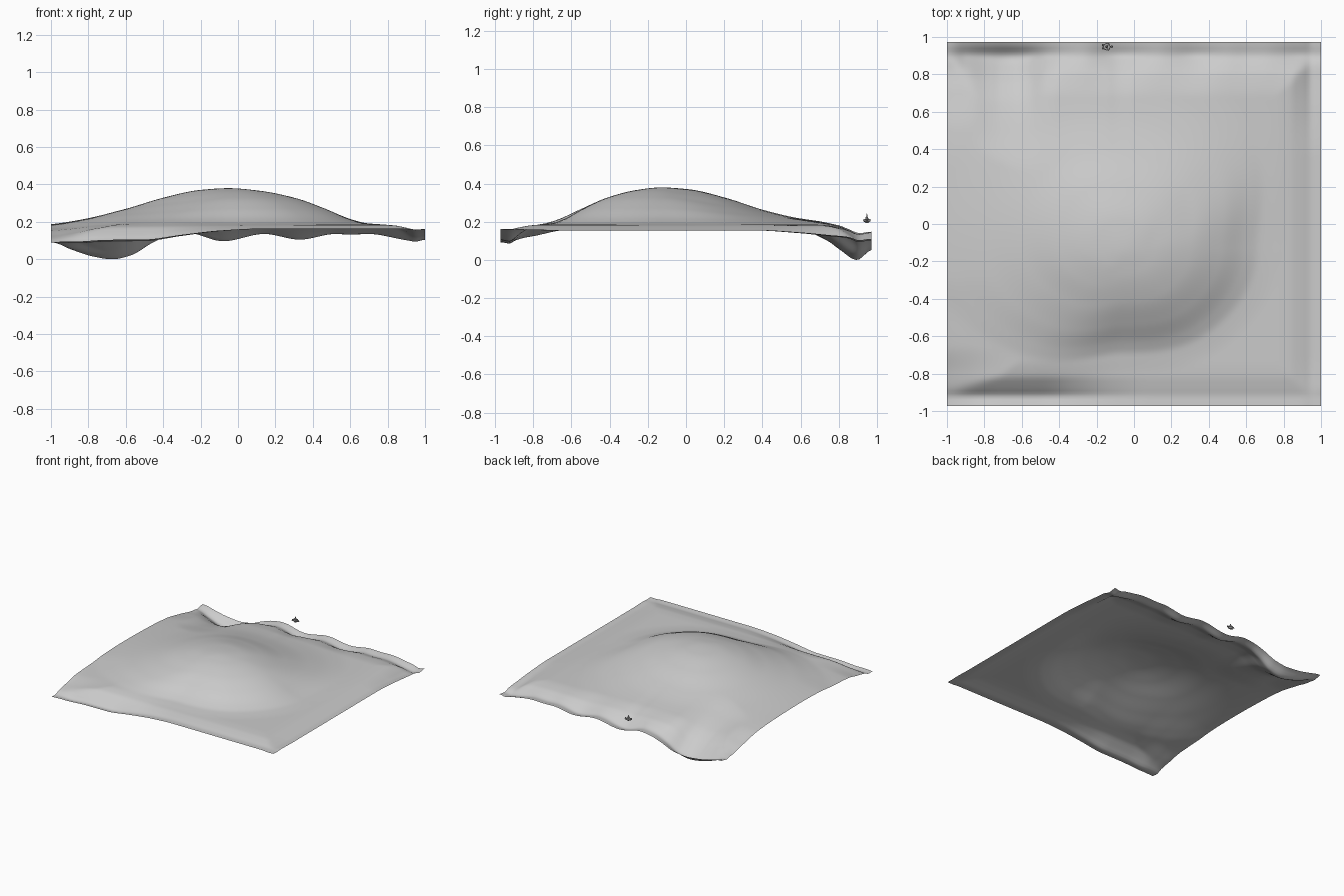
import bpy, bmesh, math
from mathutils import Vector, Matrix

if "Cube" in bpy.data.objects:
    bpy.data.objects.remove(bpy.data.objects["Cube"])


def material(name, c):
    m = bpy.data.materials.new(name)
    m.diffuse_color = (c, c, c, 1)
    m.use_nodes = True
    m.node_tree.nodes["Principled BSDF"].inputs["Base Color"].default_value = m.diffuse_color
    return m


GROUND = material("ground grey", 0.6)
DARK = material("dark grey", 0.4)


def curve(pts, v):
    """Smooth (monotone cubic) interpolation through profile points."""
    if v <= pts[0][0]:
        return pts[0][1]
    if v >= pts[-1][0]:
        return pts[-1][1]

    def slope(i):
        if i == 0 or i == len(pts) - 1:
            return 0.0
        a = (pts[i][1] - pts[i-1][1]) / (pts[i][0] - pts[i-1][0])
        b = (pts[i+1][1] - pts[i][1]) / (pts[i+1][0] - pts[i][0])
        return 0.0 if a * b <= 0 else 2 * a * b / (a + b)

    for i in range(len(pts) - 1):
        (x0, y0), (x1, y1) = pts[i], pts[i + 1]
        if v <= x1:
            h = x1 - x0
            t = (v - x0) / h
            return ((1 + 2*t) * (1-t)**2 * y0 + t * (1-t)**2 * h * slope(i)
                    + t*t * (3 - 2*t) * y1 + t*t * (t-1) * h * slope(i + 1))


# Hill: foot radius and steepness by direction, with a domed and a bell profile
HX, HY, HH, PLAIN = -0.05, -0.13, 0.195, 0.185
FOOT = [(0, .66), (45, .85), (90, .95), (135, 1.08), (180, 1.0), (225, .74),
        (270, .52), (315, .59), (360, .66)]
STEEP = [(0, 1), (45, .35), (90, 0), (135, 0), (180, .1), (225, .55),
         (270, 1), (315, 1), (360, 1)]
DOME = [(0, 1), (.25, .93), (.54, .73), (.78, .44), (.98, .15), (1.1, .04), (1.3, 0)]
BELL = [(0, 1), (.15, .95), (.35, .72), (.55, .4), (.75, .17), (.95, .05), (1.15, 0)]

# Rim: how far each border sinks below the plain, along its length
FRONT = [(-1, .085), (-.85, .098), (-.7, .09), (-.5, .088), (-.3, .06), (-.1, .035),
         (.1, .024), (1, .024)]
BACK = [(-1, .085), (-.9, .13), (-.78, .17), (-.67, .185), (-.57, .165), (-.46, .1),
        (-.37, .062), (-.27, .046), (-.08, .09), (.14, .05), (.33, .08), (.52, .05),
        (.6, .053), (.7, .05), (.94, .085), (1, .075)]
LEFT = [(-.975, .085), (-.8, .06), (-.65, .03), (-.45, .02), (-.28, .012), (0, .01), (.3, .012),
        (.5, .02), (.7, .055), (.85, .085), (.975, .075)]
RIGHT = [(-.975, .024), (-.7, .03), (.35, .03), (.6, .045), (.8, .065), (.975, .075)]

# Rim cross-sections by distance from the border
LIP = [(0, .9), (.05, 1), (.1, .6), (.17, .12), (.25, 0)]
SLOPE = [(0, 1), (.1, .8), (.25, .3), (.4, 0)]
SHALLOW = [(0, .8), (.07, 1), (.12, .65), (.18, .25), (.3, 0)]
DITCH = [(0, .72), (.08, 1), (.17, .72), (.23, .5), (.33, .28), (.48, .13), (.7, 0)]


def height(x, y):
    r = math.hypot(x - HX, y - HY)
    a = math.degrees(math.atan2(y - HY, x - HX)) % 360
    t, s = r / curve(FOOT, a), curve(STEEP, a)
    hill = HH * (s * curve(DOME, t) + (1 - s) * curve(BELL, t))
    b = curve(BACK, x)
    deep = min(1, max(0, (b - .08) / .1))
    back = b * (deep * curve(DITCH, .975 - y) + (1 - deep) * curve(SHALLOW, .975 - y))
    drops = [curve(FRONT, x) * curve(LIP, y + .975), back,
             curve(LEFT, y) * curve(SLOPE, x + 1), curve(RIGHT, y) * curve(LIP, 1 - x)]
    # soft maximum keeps the corners rounded
    drop = sum(d ** 5 for d in drops if d > 0) ** .2
    return max(0, PLAIN + hill - drop)


def finish(bm, name, mat, smooth):
    me = bpy.data.meshes.new(name)
    bm.to_mesh(me)
    bm.free()
    me.materials.append(mat)
    ob = bpy.data.objects.new(name, me)
    bpy.context.collection.objects.link(ob)
    for p in me.polygons:
        p.use_smooth = smooth
    return ob


# Terrain sheet
bm = bmesh.new()
bmesh.ops.create_grid(bm, x_segments=120, y_segments=120, size=1)
for v in bm.verts:
    x, y = v.co.x, v.co.y * .972
    v.co = (x, y, height(x, y))
finish(bm, "terrain", GROUND, True)

# Tiny floating outpost above the back edge
C = Vector((-0.145, 0.948, 0.21))


def cone(bm, at, r1, r2, h, n=8):
    bmesh.ops.create_cone(bm, cap_ends=True, segments=n, radius1=r1, radius2=r2, depth=h,
                          matrix=Matrix.Translation(C + Vector(at)))


bm = bmesh.new()
cone(bm, (0, 0, -.010), .008, .020, .010)
cone(bm, (0, 0, -.002), .020, .018, .006)
finish(bm, "floating_base", DARK, False)

bm = bmesh.new()
cone(bm, (0, 0, .008), .008, .006, .016, 6)
cone(bm, (0, 0, .024), .004, .001, .018, 6)
for k in range(5):
    a = math.tau * k / 5
    cone(bm, (.026 * math.cos(a), .014 * math.sin(a), -.001), .007, .004, .010, 6)
finish(bm, "floating_towers", DARK, False)
